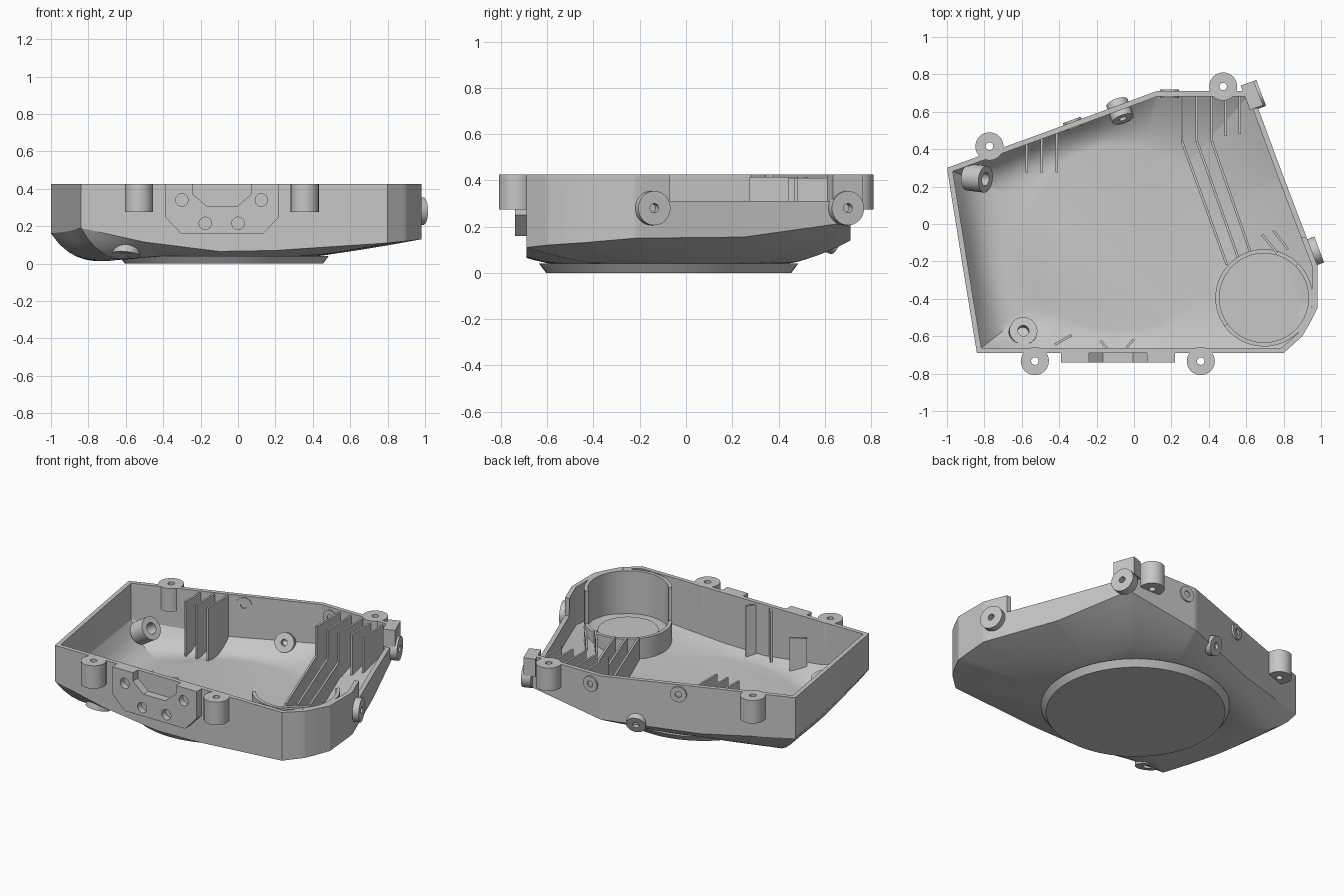
import bpy, bmesh, math
from mathutils import Vector

if "Cube" in bpy.data.objects:
    bpy.data.objects.remove(bpy.data.objects["Cube"])

grey = bpy.data.materials.new("plain_grey")
grey.use_nodes = True
grey.diffuse_color = (0.57, 0.57, 0.57, 1)
grey.node_tree.nodes["Principled BSDF"].inputs["Base Color"].default_value = grey.diffuse_color

TOP, WALL = 0.425, 0.028
CX, CY, FLAT_R = -0.07, -0.075, 0.5
RIGHT_N = Vector((0.936, 0.352, 0))
BACK_N = Vector((-0.344, 0.939, 0))
parts = []

# Outline corners: x, y, height of wall's lower edge, curvature of the belly
OUTLINE = [(-1, .3, .16, 5), (-.45, .5, .12, 2), (.12, .71, .14, 1.6), (.63, .71, .22, 1.6),
           (.8, .25, .155, 1.2), (.98, -.22, .15, 1.2), (.98, -.45, .13, 1.2),
           (.94, -.53, .125, 1.2), (.9, -.6, .12, 1.2), (.8, -.69, .11, 1.4),
           (.2, -.69, .07, 1.4), (-.1, -.69, .065, 1.4), (-.5, -.69, .115, 2),
           (-.84, -.69, .19, 4), (-.92, -.2, .17, 5)]


def inset(outline, d):
    """Outline moved inwards by a wall thickness, with mitred corners."""
    out = []
    for i, c in enumerate(outline):
        p, q, r = (Vector(outline[j % len(outline)][:2]) for j in (i - 1, i, i + 1))
        a, b = (q - p).normalized(), (r - q).normalized()
        n1, n2 = Vector((a.y, -a.x)), Vector((b.y, -b.x))
        m = q + (n1 + n2) * d / (1 + n1.dot(n2))
        out.append((m.x, m.y, c[2], c[3]))
    return out


INNER = inset(OUTLINE, WALL)


def direction(x, y):
    return math.atan2(y - CY, x - CX)


def edge(angle, outline=OUTLINE):
    """Distance, lower edge height and curvature of the outline in one direction."""
    dx, dy = math.cos(angle), math.sin(angle)
    for a, b in zip(outline, outline[1:] + outline[:1]):
        ax, ay, ex, ey = a[0] - CX, a[1] - CY, b[0] - a[0], b[1] - a[1]
        den = dx * ey - dy * ex
        if abs(den) < 1e-9:
            continue
        r, s = (ax * ey - ay * ex) / den, (ax * dy - ay * dx) / den
        if r > 0 and -1e-6 <= s <= 1 + 1e-6:
            return r, a[2] + (b[2] - a[2]) * s, a[3] + (b[3] - a[3]) * s


def belly(t, low, power):
    dip = 0.03 * max(0, power - 1.6) / 3.4
    return 0.04 + (low - 0.04) * t ** power - dip * math.sin(math.pi * t)


def floor(x, y):
    r, low, power = edge(direction(x, y))
    d = math.hypot(x - CX, y - CY)
    return belly(min(1, max(0, (d - FLAT_R) / (r - FLAT_R))), low, power)


def add(name, bm, keep=True):
    mesh = bpy.data.meshes.new(name)
    bm.to_mesh(mesh)
    bm.free()
    ob = bpy.data.objects.new(name, mesh)
    bpy.context.collection.objects.link(ob)
    mesh.materials.append(grey)
    if keep:
        parts.append(ob)
    else:
        ob.hide_render = True
    return ob


def tube(name, loc, axis, r, depth, hole=0.02, n=32):
    """Round boss with a hole through it."""
    bm = bmesh.new()
    h = depth / 2
    q = Vector(axis).to_track_quat('Z', 'Y')
    rings = [[bm.verts.new(Vector(loc) + q @ Vector((s * math.cos(i * math.tau / n),
              s * math.sin(i * math.tau / n), z))) for i in range(n)]
             for s, z in ((r, -h), (r, h), (hole, h), (hole, -h))]
    for a, b in zip(rings, rings[1:] + rings[:1]):
        for i in range(n):
            bm.faces.new((a[i], a[(i + 1) % n], b[(i + 1) % n], b[i]))
    bmesh.ops.recalc_face_normals(bm, faces=bm.faces)
    return add(name, bm)


def disc(name, loc, r1, r2, depth, axis=(0, 0, 1), keep=True):
    bm = bmesh.new()
    bmesh.ops.create_cone(bm, cap_ends=True, segments=64, radius1=r1, radius2=r2, depth=depth)
    q = Vector(axis).to_track_quat('Z', 'Y')
    for v in bm.verts:
        v.co = q @ v.co + Vector(loc)
    return add(name, bm, keep)


def prism(name, points, move):
    bm = bmesh.new()
    face = bm.faces.new([bm.verts.new(p) for p in points])
    ext = bmesh.ops.extrude_face_region(bm, geom=[face])
    for v in ext["geom"]:
        if isinstance(v, bmesh.types.BMVert):
            v.co += Vector(move)
    bmesh.ops.recalc_face_normals(bm, faces=bm.faces)
    return add(name, bm)


def fin(name, a, b, top, thick=0.013, steps=6):
    """Thin upright rib that follows the floor from a to b."""
    a, b = Vector(a), Vector(b)
    pts = [a.lerp(b, i / steps) for i in range(steps + 1)]
    side = (b - a).normalized().orthogonal() * thick
    outline = [(p.x, p.y, floor(p.x, p.y) + 0.015) for p in pts]
    outline += [(b.x, b.y, top), (a.x, a.y, top)]
    return prism(name, outline, (side.x, side.y, 0))


def arc_wall(name, x, y, r1, r2, start, end, top, n=48):
    """Curved wall that follows the floor."""
    bm = bmesh.new()
    cols = []
    for i in range(n + 1):
        a = math.radians(start + (end - start) * i / n)
        p, q = [(x + r * math.cos(a), y + r * math.sin(a)) for r in (r1, r2)]
        low = floor(*p) + 0.015
        cols.append([bm.verts.new((*s, z)) for s, z in ((p, low), (p, top), (q, top), (q, low))])
    for a, b in zip(cols, cols[1:]):
        for k in range(4):
            bm.faces.new((a[k], b[k], b[k - 1], a[k - 1]))
    bm.faces.new(cols[0])
    bm.faces.new(cols[-1])
    bmesh.ops.recalc_face_normals(bm, faces=bm.faces)
    return add(name, bm)


# Tray shell: straight walls over a rounded belly, right wall lowered
step_a, step_b = direction(.924, -.07), direction(.632, .705)
angles = {round(i * math.tau / 120 - math.pi, 4) for i in range(120)}
angles |= {round(direction(*c[:2]), 4) for c in OUTLINE + INNER}
angles |= {s + e for s in (step_a, step_b) for e in (-.0004, .0004)}
bm = bmesh.new()
outer, inner = [], []
for a in sorted(angles):
    top = .31 if step_a < a < step_b else TOP
    for rings, outline, lift in ((outer, OUTLINE, 0), (inner, INNER, WALL)):
        r, low, power = edge(a, outline)
        column = [(r, top), (r, low + lift)]
        for k in range(9, -1, -1):
            column.append((FLAT_R + (r - FLAT_R) * k / 10, belly(k / 10, low, power) + lift))
        rings.append([bm.verts.new((CX + d * math.cos(a), CY + d * math.sin(a), z)) for d, z in column])
for i in range(len(outer)):
    a, b, c, d = outer[i - 1], outer[i], inner[i - 1], inner[i]
    for k in range(len(a) - 1):
        bm.faces.new((a[k + 1], b[k + 1], b[k], a[k]))
        bm.faces.new((c[k], d[k], d[k + 1], c[k + 1]))
    bm.faces.new((a[0], b[0], d[0], c[0]))
bm.faces.new([c[-1] for c in reversed(outer)])
bm.faces.new([c[-1] for c in inner])
add("tray_shell", bm)

# Round foot pad
disc("foot_pad", (CX - .005, CY, .02), .53, .56, .04)

# Front mounting plate with a notch and four holes
M = -0.085
half = [(.155, TOP), (.155, .37), (.08, .305)]
rim = [(.305, TOP), (.305, .25), (.22, .16)]
shape = [(M - x, z) for x, z in rim] + [(M + x, z) for x, z in reversed(rim)]
shape += [(M + x, z) for x, z in half] + [(M - x, z) for x, z in reversed(half)]
plate = prism("front_plate", [(x, -.74, z) for x, z in shape], (0, .055, 0))
cutters = []
for x, z in [(-.3, .34), (.125, .34), (-.175, .215), (0, .215)]:
    cutters.append(disc("hole_cutter", (x, -.74, z), .033, .033, .08, (0, 1, 0), False))
    m = plate.modifiers.new("hole", 'BOOLEAN')
    m.operation, m.object, m.solver = 'DIFFERENCE', cutters[-1], 'EXACT'
for s in (-1, 1):
    fin("front_tab", (M + s * .05, -.665), (M + s * .09, -.62), .41)
fin("front_corner_rib", (-.42, -.65), (-.33, -.6), .3)

# Upright screw ears round the rim
for x, y in [(-.53, -.733), (.357, -.733), (.477, .735), (-.773, .415)]:
    tube("screw_ear", (x, y, .35), (0, 0, 1), .075, .15)

# Screw bosses on the right wall, back wall and belly
for x, y in [(.962, -.147), (.652, .69)]:
    tube("right_boss", (x, y, .28), RIGHT_N, .074, .06)
prism("corner_block", [(.57, .74, .31), (.64, .765, .31), (.69, .635, .31), (.62, .61, .31)], (0, 0, TOP - .31))
tube("back_boss", (.19, .697, .357), (0, 1, 0), .05, .045)
tube("back_boss", (-.325, .535, .365), BACK_N, .05, .045)
tube("back_boss_low", (-.075, .605, .155), BACK_N + Vector((0, 0, -.4)), .06, .1)
tube("belly_boss", (-.595, -.58, .085), (-.1, -.25, -1), .075, .08, .03)
tube("side_boss", (-.84, .245, .165), (-.8, .1, -.5), .072, .11, .035)

# Cooling fins: three bent ones, two short ones and a back group
for x, ex, ey in [(.25, .49, -.22), (.33, .55, -.18), (.41, .615, -.15)]:
    fin("tall_fin", (x, .69), (x, .44), .41)
    fin("low_fin", (x, .44), (ex, ey), .22)
fin("short_fin", (.485, .69), (.485, .47), .41)
fin("short_fin", (.56, .69), (.56, .48), .41)
for x, y in [(-.58, .43), (-.5, .46), (-.42, .485)]:
    fin("back_fin", (x, y), (x, .275), .415)
for x, y in [(.68, -.06), (.74, -.04)]:
    fin("cup_rib", (x, y), (x + .08, y - .1), .22)

# Round cup: low inner half, tall outer half and a stepped floor
U, V = .695, -.395
arc_wall("cup_low_wall", U, V, .26, .238, 45, 215, .21)
arc_wall("cup_tall_wall", U, V, .26, .238, -145, 45, TOP)
disc("cup_floor", (U, V, .138), .245, .245, .014)
disc("cup_seat", (U, V, .148), .18, .18, .008)

# Apply modifiers, drop cutters and smooth
bpy.ops.object.select_all(action='DESELECT')
for ob in parts:
    ob.select_set(True)
bpy.context.view_layer.objects.active = plate
bpy.ops.object.convert(target='MESH')
bpy.ops.object.shade_smooth_by_angle(angle=math.radians(25))
for c in cutters:
    bpy.data.objects.remove(c)
